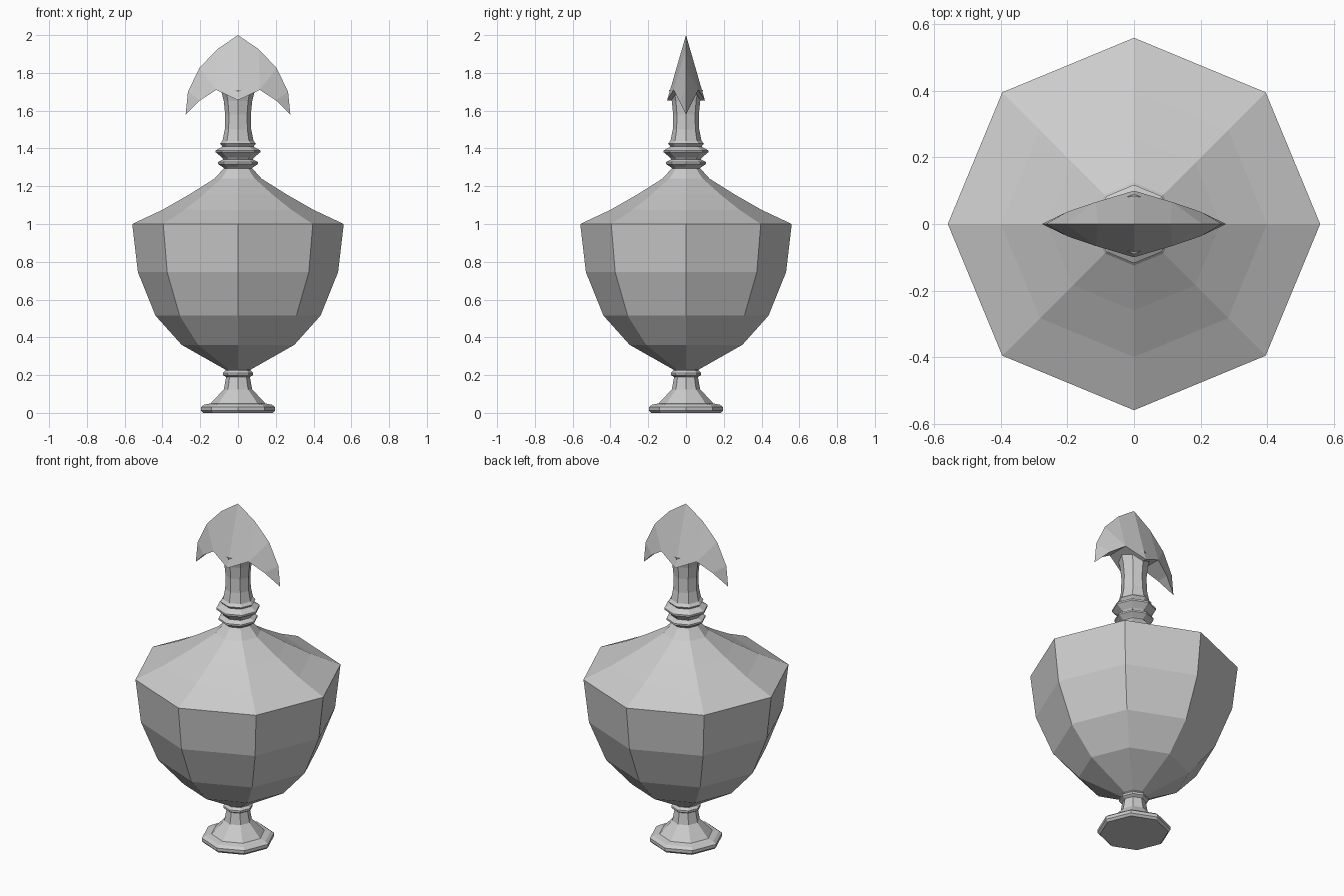
import bpy, bmesh, math

if "Cube" in bpy.data.objects:
    bpy.data.objects.remove(bpy.data.objects["Cube"])

SIDES = 8


def finish(name, bm):
    bmesh.ops.recalc_face_normals(bm, faces=bm.faces)
    mesh = bpy.data.meshes.new(name)
    bm.to_mesh(mesh)
    bm.free()
    obj = bpy.data.objects.new(name, mesh)
    bpy.context.collection.objects.link(obj)
    return obj


def lathe(name, profile):
    """Eight-sided turned part from (radius, z) points, capped at both ends."""
    bm = bmesh.new()
    rings = []
    for r, z in profile:
        rings.append([bm.verts.new((r * math.cos(math.tau * i / SIDES),
                                    r * math.sin(math.tau * i / SIDES), z))
                      for i in range(SIDES)])
    for low, high in zip(rings, rings[1:]):
        for i in range(SIDES):
            j = (i + 1) % SIDES
            bm.faces.new((low[i], low[j], high[j], high[i]))
    bm.faces.new(rings[0][::-1])
    bm.faces.new(rings[-1])
    return finish(name, bm)


# Flared foot with a small collar
lathe("foot", [(0.185, 0), (0.197, 0.012), (0.197, 0.03), (0.18, 0.043),
               (0.145, 0.05), (0.075, 0.125), (0.063, 0.19), (0.08, 0.2),
               (0.08, 0.212), (0.066, 0.225), (0.066, 0.235)])

# Bowl and sloping shoulder
lathe("body", [(0.06, 0.225), (0.298, 0.36), (0.437, 0.515), (0.53, 0.745),
               (0.56, 1.0), (0.4, 1.075), (0.26, 1.155), (0.125, 1.24),
               (0.075, 1.295)])

# Ringed collars
lathe("collars", [(0.07, 1.29), (0.08, 1.3), (0.106, 1.318), (0.106, 1.328),
                  (0.078, 1.342), (0.085, 1.352), (0.118, 1.38),
                  (0.118, 1.39), (0.082, 1.41), (0.096, 1.425),
                  (0.08, 1.442)])

# Waisted neck, running up inside the crest
lathe("neck", [(0.083, 1.435), (0.07, 1.5), (0.068, 1.58), (0.075, 1.65),
               (0.09, 1.71)])

# Winged crest: sharp outer edge at y = 0, thick lower edge front and back
outer = [(0, 2.0), (0.11, 1.925), (0.205, 1.825), (0.265, 1.7), (0.277, 1.58)]
inner = [(0, 0.1, 1.655), (0.115, 0.066, 1.71), (0.2, 0.037, 1.655)]
bm = bmesh.new()
for sx in (1, -1):
    o = [bm.verts.new((sx * x, 0, z)) for x, z in outer]
    lower = {}
    for sy in (1, -1):
        n = lower[sy] = [bm.verts.new((sx * x, sy * y, z)) for x, y, z in inner]
        for f in ((o[0], o[1], n[1], n[0]), (o[1], o[2], n[1]),
                  (o[2], o[3], n[2], n[1]), (o[3], o[4], n[2])):
            bm.faces.new(f)
    p, q = lower[1], lower[-1]
    bm.faces.new((p[0], p[1], q[1], q[0]))
    bm.faces.new((p[1], p[2], q[2], q[1]))
    bm.faces.new((p[2], o[4], q[2]))
bmesh.ops.remove_doubles(bm, verts=bm.verts, dist=0.0005)
finish("crest", bm)
